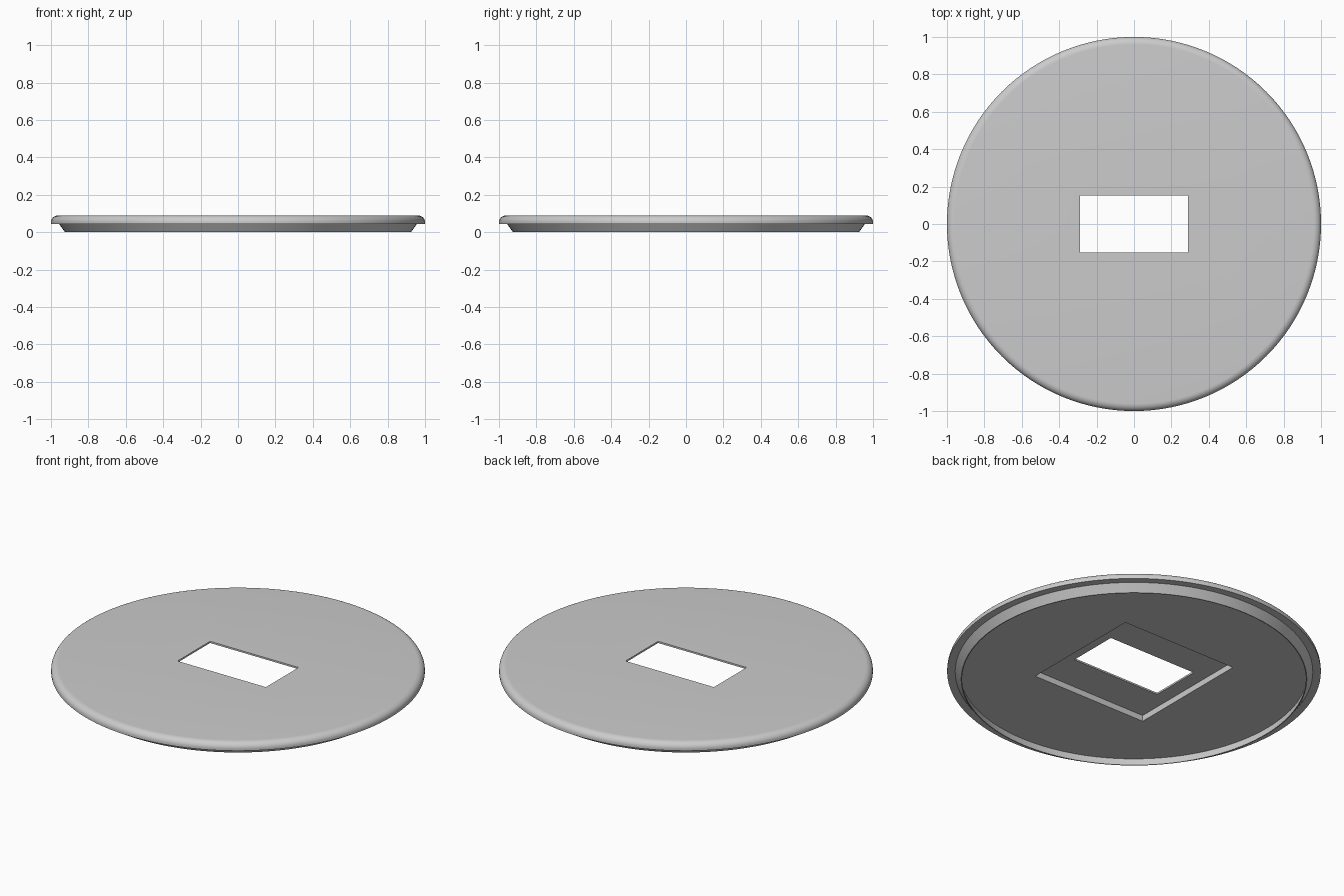
import bpy, bmesh, math

cube = bpy.data.objects.get("Cube")
if cube:
    bpy.data.objects.remove(cube, do_unlink=True)

grey = bpy.data.materials.new("light_grey")
grey.use_nodes = True
colour = (0.6, 0.6, 0.6, 1)
grey.diffuse_color = colour
grey.node_tree.nodes["Principled BSDF"].inputs["Base Color"].default_value = colour

SEGMENTS = 128
TOP, FLANGE = 0.09, 0.045   # upper face, underside of the flange


def add_object(name, bm):
    bmesh.ops.recalc_face_normals(bm, faces=bm.faces)
    mesh = bpy.data.meshes.new(name)
    bm.to_mesh(mesh)
    bm.free()
    obj = bpy.data.objects.new(name, mesh)
    bpy.context.collection.objects.link(obj)
    return obj


def box(name, half_x, half_y, z0, z1):
    bm = bmesh.new()
    bmesh.ops.create_cube(bm, size=1)
    for v in bm.verts:
        v.co.x *= 2 * half_x
        v.co.y *= 2 * half_y
        v.co.z = z1 if v.co.z > 0 else z0
    obj = add_object(name, bm)
    obj.hide_render = True
    return obj


# Lathe profile: rounded flange edge, tapered lip, shallow hollow underneath
edge = []
for i in range(9):
    a = math.radians(90 - 90 * i / 8)
    edge.append((0.96 + 0.04 * math.cos(a), TOP - 0.035 + 0.035 * math.sin(a)))
profile = ([(0, TOP)] + edge
           + [(1, FLANGE), (0.957, FLANGE), (0.925, 0), (0.92, 0),
              (0.932, FLANGE), (0, FLANGE)])

bm = bmesh.new()
verts = [bm.verts.new((r, 0, z)) for r, z in profile]
edges = [bm.edges.new(pair) for pair in zip(verts, verts[1:])]
bmesh.ops.spin(bm, geom=verts + edges, cent=(0, 0, 0), axis=(0, 0, 1),
               angle=2 * math.pi, steps=SEGMENTS)
bmesh.ops.remove_doubles(bm, verts=bm.verts, dist=0.0001)
cover = add_object("round_cover", bm)
cover.data.materials.append(grey)

# Square recess below and rectangular opening right through
cutters = [box("recess_cutter", 0.375, 0.375, -0.1, 0.08),
           box("opening_cutter", 0.289, 0.152, -0.2, 0.2)]
bpy.context.view_layer.objects.active = cover
cover.select_set(True)
for cutter in cutters:
    mod = cover.modifiers.new(cutter.name, "BOOLEAN")
    mod.operation = "DIFFERENCE"
    mod.solver = "EXACT"
    mod.object = cutter
    bpy.ops.object.modifier_apply(modifier=mod.name)
    bpy.data.objects.remove(cutter, do_unlink=True)

bpy.ops.object.shade_smooth_by_angle(angle=math.radians(30))
